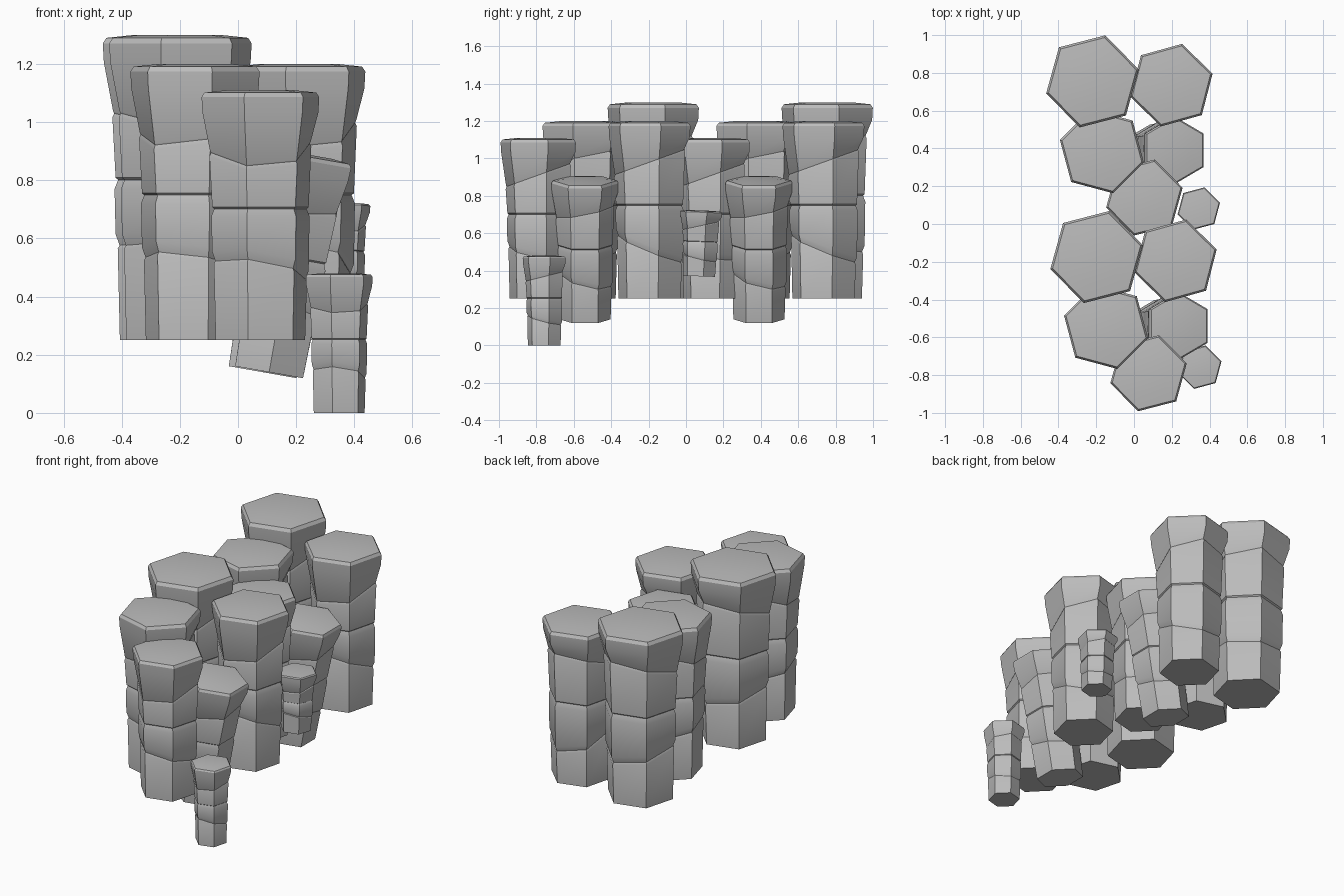
import bpy, bmesh, math
from mathutils import Matrix, Vector

if "Cube" in bpy.data.objects:
    bpy.data.objects.remove(bpy.data.objects["Cube"])

stone = bpy.data.materials.new("grey_stone")
stone.diffuse_color = (0.5, 0.5, 0.5, 1)
stone.use_nodes = True
stone.node_tree.nodes["Principled BSDF"].inputs["Base Color"].default_value = stone.diffuse_color

# Column profile: height fraction, radius fraction, joint number (0 = level ring)
PROFILE = [
    (0.0, 0.76, 0),
    (0.268, 0.79, 1), (0.28, 0.765, 1), (0.315, 0.82, 1),    # lower slanted joint
    (0.495, 0.835, 0), (0.525, 0.785, 0), (0.532, 0.82, 0),  # level joint
    (0.755, 0.865, 2), (0.768, 0.84, 2), (0.775, 0.855, 2),  # upper slanted joint
    (0.91, 0.985, 0), (0.972, 1.0, 0),                       # flared head
    (0.99, 0.95, 0), (1.0, 0.55, 0),                         # shallow domed cap
]


def column(name, base, height, radius, turn, low, high, lean=(0, 0)):
    """Six-sided stone column; low/high are the x,y slopes of its two slanted joints."""
    bm = bmesh.new()
    slopes = [(0, 0), low, high]
    rings = []
    for t, r, joint in PROFILE:
        sx, sy = slopes[joint]
        ring = []
        for i in range(6):
            a = math.radians(turn + 60 * i)
            x, y = radius * r * math.cos(a), radius * r * math.sin(a)
            ring.append(bm.verts.new((x, y, t * height + sx * x + sy * y)))
        rings.append(ring)
    for a, b in zip(rings, rings[1:]):
        for i in range(6):
            j = (i + 1) % 6
            bm.faces.new((a[i], a[j], b[j], b[i]))
    bm.faces.new(rings[0][::-1])
    bm.faces.new(rings[-1])
    bm.transform(Matrix.Translation(Vector(base))
                 @ Matrix.Rotation(math.radians(lean[1]), 4, 'Y')
                 @ Matrix.Rotation(math.radians(lean[0]), 4, 'X'))
    mesh = bpy.data.meshes.new(name)
    bm.to_mesh(mesh)
    bm.free()
    mesh.materials.append(stone)
    ob = bpy.data.objects.new(name, mesh)
    bpy.context.collection.objects.link(ob)
    bpy.ops.object.select_all(action='DESELECT')
    ob.select_set(True)
    bpy.context.view_layer.objects.active = ob
    bpy.ops.object.shade_smooth_by_angle(angle=math.radians(30))


# Two repeated clusters of five columns, back then front
for cluster, dx, dy in (("back", 0, 0), ("front", 0.022, -0.93)):
    column(cluster + "_tallest_column", (-0.22 + dx, 0.755 + dy, 0.25), 1.05, 0.253, 14.5,
           (-0.12, -0.2), (0.05, 0.3))
    column(cluster + "_right_tall_column", (0.198 + dx, 0.735 + dy, 0.25), 0.95, 0.226, 15.5,
           (-0.1, -0.4), (0.0, 0.36))
    column(cluster + "_left_tall_column", (-0.17 + dx, 0.385 + dy, 0.25), 0.95, 0.23, 45,
           (-0.15, -0.15), (0.18, 0.25))
    column(cluster + "_middle_column", (0.055 + dx, 0.14 + dy, 0.25), 0.86, 0.209, 14.5,
           (-0.15, -0.2), (0.0, 0.36))
    column(cluster + "_leaning_column", (0.085 + dx, 0.39 + dy, 0.14), 0.76, 0.18, 30,
           (-0.1, -0.25), (0.05, 0.2), (0, 10))

# Small columns at the foot of each cluster
column("back_small_column", (0.343, 0.07, 0.37), 0.352, 0.116, 15,
       (-0.1, -0.2), (0.0, 0.25), (-2, 0))
column("front_small_column", (0.348, -0.758, 0.0), 0.48, 0.119, 15,
       (-0.1, -0.25), (0.0, 0.25))
